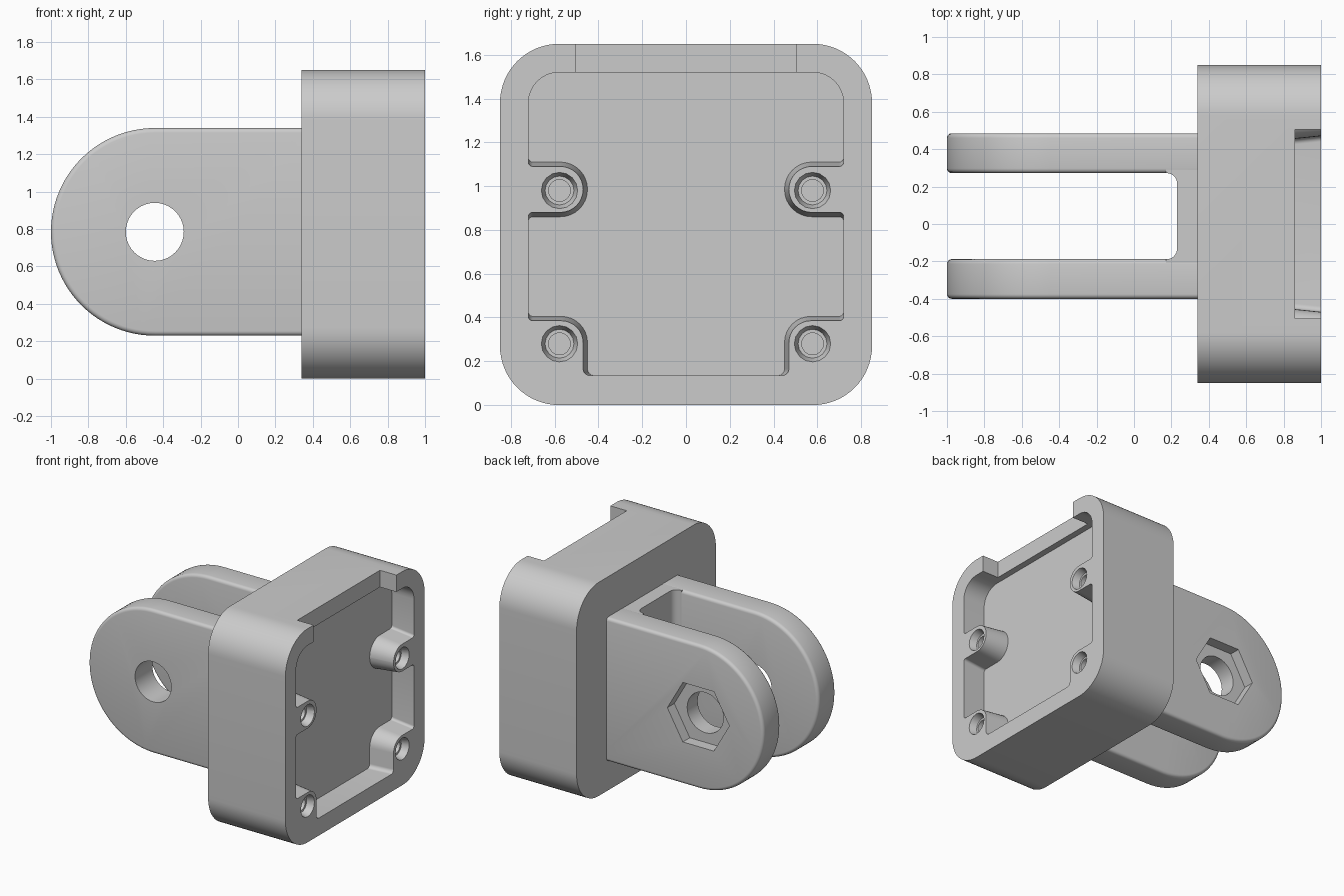
import bpy, bmesh, math
from mathutils import Vector

cube = bpy.data.objects.get("Cube")
if cube:
    bpy.data.objects.remove(cube, do_unlink=True)

grey = bpy.data.materials.new("plain_grey")
grey.use_nodes = True
grey.diffuse_color = (0.6, 0.6, 0.6, 1)
grey.node_tree.nodes["Principled BSDF"].inputs["Base Color"].default_value = (0.6, 0.6, 0.6, 1)


def rounded(corners, segs=10):
    """2D outline from (a, b, radius) corners, each one filleted."""
    out = []
    for i, (a, b, r) in enumerate(corners):
        p = Vector((a, b))
        if r == 0:
            out.append(p)
            continue
        u = (Vector(corners[i - 1][:2]) - p).normalized()
        v = (Vector(corners[(i + 1) % len(corners)][:2]) - p).normalized()
        half = u.angle(v) / 2
        c = p + (u + v).normalized() * (r / math.sin(half))
        s, e = p + u * (r / math.tan(half)) - c, p + v * (r / math.tan(half)) - c
        start = math.atan2(s.y, s.x)
        turn = math.remainder(math.atan2(e.y, e.x) - start, math.tau)
        for k in range(segs + 1):
            t = start + turn * k / segs
            out.append(c + Vector((math.cos(t), math.sin(t))) * r)
    return out


def ring(a, b, r, n=40):
    return [Vector((a + r * math.cos(math.tau * k / n), b + r * math.sin(math.tau * k / n)))
            for k in range(n)]


def loft(name, axis, sections):
    """Capped solid through (position, outline) sections along an axis."""
    place = {"x": lambda h, p: (h, p.x, p.y),
             "y": lambda h, p: (p.x, h, p.y),
             "z": lambda h, p: (p.x, p.y, h)}[axis]
    bm = bmesh.new()
    loops = [[bm.verts.new(place(h, p)) for p in outline] for h, outline in sections]
    for lo, hi in zip(loops, loops[1:]):
        for i in range(len(lo)):
            j = (i + 1) % len(lo)
            bm.faces.new((lo[i], lo[j], hi[j], hi[i]))
    bm.faces.new(loops[0])
    bm.faces.new(loops[-1])
    bmesh.ops.remove_doubles(bm, verts=bm.verts, dist=1e-5)
    bmesh.ops.recalc_face_normals(bm, faces=bm.faces)
    mesh = bpy.data.meshes.new(name)
    bm.to_mesh(mesh)
    bm.free()
    mesh.materials.append(grey)
    obj = bpy.data.objects.new(name, mesh)
    bpy.context.collection.objects.link(obj)
    return obj


def activate(obj):
    bpy.ops.object.select_all(action="DESELECT")
    obj.select_set(True)
    bpy.context.view_layer.objects.active = obj


def cut(obj, cutters):
    activate(obj)
    for cutter in cutters:
        cutter.hide_render = True
        mod = obj.modifiers.new("cut", "BOOLEAN")
        mod.operation, mod.solver, mod.object = "DIFFERENCE", "EXACT", cutter
        bpy.ops.object.modifier_apply(modifier=mod.name)
        bpy.data.objects.remove(cutter, do_unlink=True)


def smooth(obj):
    activate(obj)
    bpy.ops.object.shade_smooth_by_angle(angle=math.radians(30))


def pocket_outline(d):
    """Tray outline; d shrinks the screw bosses to give them draft."""
    y = 0.45 + d
    half = [(y, 0.135, 0.03), (y, 0.405 - d, 0.12 - d), (0.72, 0.405 - d, 0.02),
            (0.72, 0.86 + d, 0.02), (y, 0.86 + d, 0.124 - d), (y, 1.11 - d, 0.124 - d),
            (0.72, 1.11 - d, 0.02), (0.72, 1.52, 0.14)]
    return rounded(half + [(-a, b, r) for a, b, r in reversed(half)], 8)


# Housing with its rounded corners
R = 0.27
shell = rounded([(-0.85, 0, R), (0.85, 0, R), (0.85, 1.65, R), (-0.85, 1.65, R)], 16)
housing = loft("housing", "x", [(0.34, shell), (1, shell)])

# Open tray, notch in its top wall, and countersunk screw holes
slot = rounded([(-0.505, 1.4, 0), (0.505, 1.4, 0), (0.505, 1.75, 0), (-0.505, 1.75, 0)])
cutters = [loft("tray_cutter", "x", [(0.81, pocket_outline(0)), (1, pocket_outline(0.02)),
                                     (1.05, pocket_outline(0.02))]),
           loft("notch_cutter", "x", [(0.86, slot), (1.1, slot)])]
for side in (-1, 1):
    for z in (0.28, 0.98):
        y = side * 0.578
        cutters.append(loft("screw_cutter", "x", [
            (0.65, ring(y, z, 0.05, 16)), (0.945, ring(y, z, 0.05, 16)),
            (0.945, ring(y, z, 0.066, 16)), (1, ring(y, z, 0.083, 16)),
            (1.05, ring(y, z, 0.083, 16))]))
cut(housing, cutters)
smooth(housing)


def lug_outline(d):
    r = 0.555 - d
    return rounded([(-1 + d, 0.23 + d, r), (0.4, 0.23 + d, 0),
                    (0.4, 1.34 - d, 0), (-1 + d, 1.34 - d, r)], 24)


# Two round-ended lugs with softened edges and a pivot hole
SOFT = 0.025
PIVOT = (-0.445, 0.785)
for name, y0, y1 in (("right_lug", -0.4, -0.188), ("left_lug", 0.272, 0.485)):
    steps = [math.pi / 2 * k / 4 for k in range(5)]
    rise = [(SOFT * (1 - math.cos(t)), SOFT * (1 - math.sin(t))) for t in steps]
    sections = [(y0 + h, lug_outline(d)) for h, d in rise]
    sections += [(y1 - h, lug_outline(d)) for h, d in reversed(rise)]
    lug = loft(name, "y", sections)
    bore = ring(*PIVOT, 0.155)
    cutters = [loft("pivot_cutter", "y", [(y0 - 0.1, bore), (y1 + 0.1, bore)])]
    if name == "left_lug":
        # Hexagonal nut seat on the outer face
        nut = ring(*PIVOT, 0.265, 6)
        cutters.append(loft("nut_cutter", "y", [(y1 - 0.085, nut), (y1 + 0.1, nut)]))
    cut(lug, cutters)
    smooth(lug)

# Web joining the lugs, with filleted inner corners
web_shape = rounded([(0.4, -0.3, 0), (0.4, 0.38, 0), (0.17, 0.38, 0), (0.17, 0.272, 0),
                     (0.23, 0.272, 0.055), (0.23, -0.188, 0.055), (0.17, -0.188, 0),
                     (0.17, -0.3, 0)], 8)
web = loft("lug_web", "z", [(0.231, web_shape), (1.339, web_shape)])
smooth(web)
